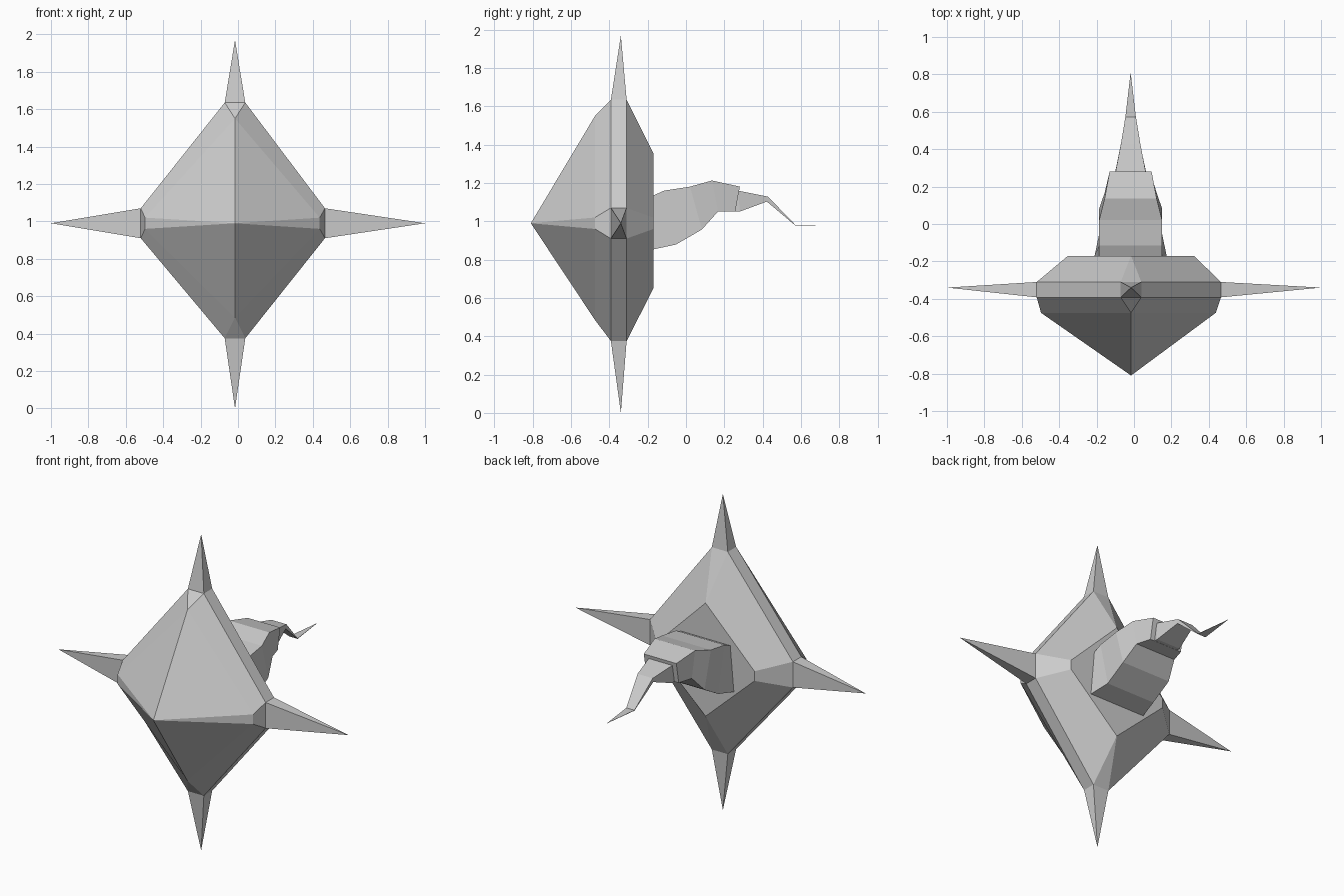
import bpy, bmesh

cube = bpy.data.objects.get("Cube")
if cube:
    bpy.data.objects.remove(cube)

GREY = (0.604, 0.604, 0.604, 1)
grey = bpy.data.materials.new("plain_grey")
grey.use_nodes = True
grey.diffuse_color = GREY
grey.node_tree.nodes["Principled BSDF"].inputs["Base Color"].default_value = GREY

CX, CY, CZ = -0.016, -0.34, 0.99          # centre of the body's rim


def loft(name, rings):
    """Skin a list of equal-sized rings; coincident points collapse to tips."""
    bm = bmesh.new()
    loops = [[bm.verts.new(p) for p in ring] for ring in rings]
    n = len(loops[0])
    for a, b in zip(loops, loops[1:]):
        for i in range(n):
            j = (i + 1) % n
            bm.faces.new((a[i], a[j], b[j], b[i]))
    for end in (loops[0], loops[-1]):
        bm.faces.new(end)
    bmesh.ops.remove_doubles(bm, verts=bm.verts, dist=0.0005)
    bmesh.ops.dissolve_degenerate(bm, edges=bm.edges, dist=0.0005)
    bmesh.ops.recalc_face_normals(bm, faces=bm.faces)
    mesh = bpy.data.meshes.new(name)
    bm.to_mesh(mesh)
    bm.free()
    mesh.materials.append(grey)
    obj = bpy.data.objects.new(name, mesh)
    bpy.context.collection.objects.link(obj)


def diamond(y, left, right, top, bottom, a, b):
    """Diamond ring with corners cut by half-width a and half-height b."""
    return [(CX + a, y, top), (right, y, CZ + b), (right, y, CZ - b),
            (CX + a, y, bottom), (CX - a, y, bottom), (left, y, CZ - b),
            (left, y, CZ + b), (CX - a, y, top)]


def section(yt, zt, yb, zb, wt, wb):
    """Four-sided tail section from its top and bottom edges."""
    x = CX - 0.002
    return [(x - wt, yt, zt), (x + wt, yt, zt), (x + wb, yb, zb), (x - wb, yb, zb)]


# Faceted body: front point, front ring, two rim rings, flat back
rim = (-0.52, 0.465, 1.635, 0.375, 0.055, 0.08)
loft("body", [
    [(CX, -0.81, CZ)] * 8,
    diamond(-0.475, -0.497, 0.437, 1.55, 0.485, 0, 0.03),
    diamond(-0.392, *rim),
    diamond(-0.31, *rim),
    diamond(-0.17, -0.353, 0.32, 1.355, 0.65, 0, 0.03),
])

# Four spikes on the rim corners
corners = [(-1, -1), (1, -1), (1, 1), (-1, 1)]
for name, base, tip in (("top_spike", 1.635, 1.97), ("bottom_spike", 0.375, 0)):
    loft(name, [[(CX + 0.055 * u, -0.351 + 0.041 * v, base) for u, v in corners],
                [(CX, CY, tip)] * 4])
for name, base, tip in (("left_spike", 0.465, 1), ("right_spike", -0.52, -1)):
    loft(name, [[(base, -0.351 + 0.041 * u, CZ + 0.08 * v) for u, v in corners],
                [(tip, CY, CZ)] * 4])

# Arched tail
loft("tail", [section(*s) for s in (
    (-0.172, 1.134, -0.172, 0.853, 0.168, 0.193),
    (-0.115, 1.16, -0.052, 0.879, 0.168, 0.168),
    (0.021, 1.181, 0.083, 0.957, 0.168, 0.168),
    (0.136, 1.213, 0.167, 1.051, 0.139, 0.139),
    (0.281, 1.181, 0.257, 1.051, 0.112, 0.112),
)])

# Hooked stinger, thinning to a flat tip
loft("stinger", [section(*s) for s in (
    (0.25, 1.16, 0.25, 1.052, 0.082, 0.082),
    (0.272, 1.16, 0.281, 1.051, 0.082, 0.082),
    (0.428, 1.129, 0.422, 1.103, 0.052, 0.052),
    (0.573, 0.979, 0.573, 0.976, 0.028, 0.028),
    (0.81, 0.978, 0.81, 0.978, 0, 0),
)])
